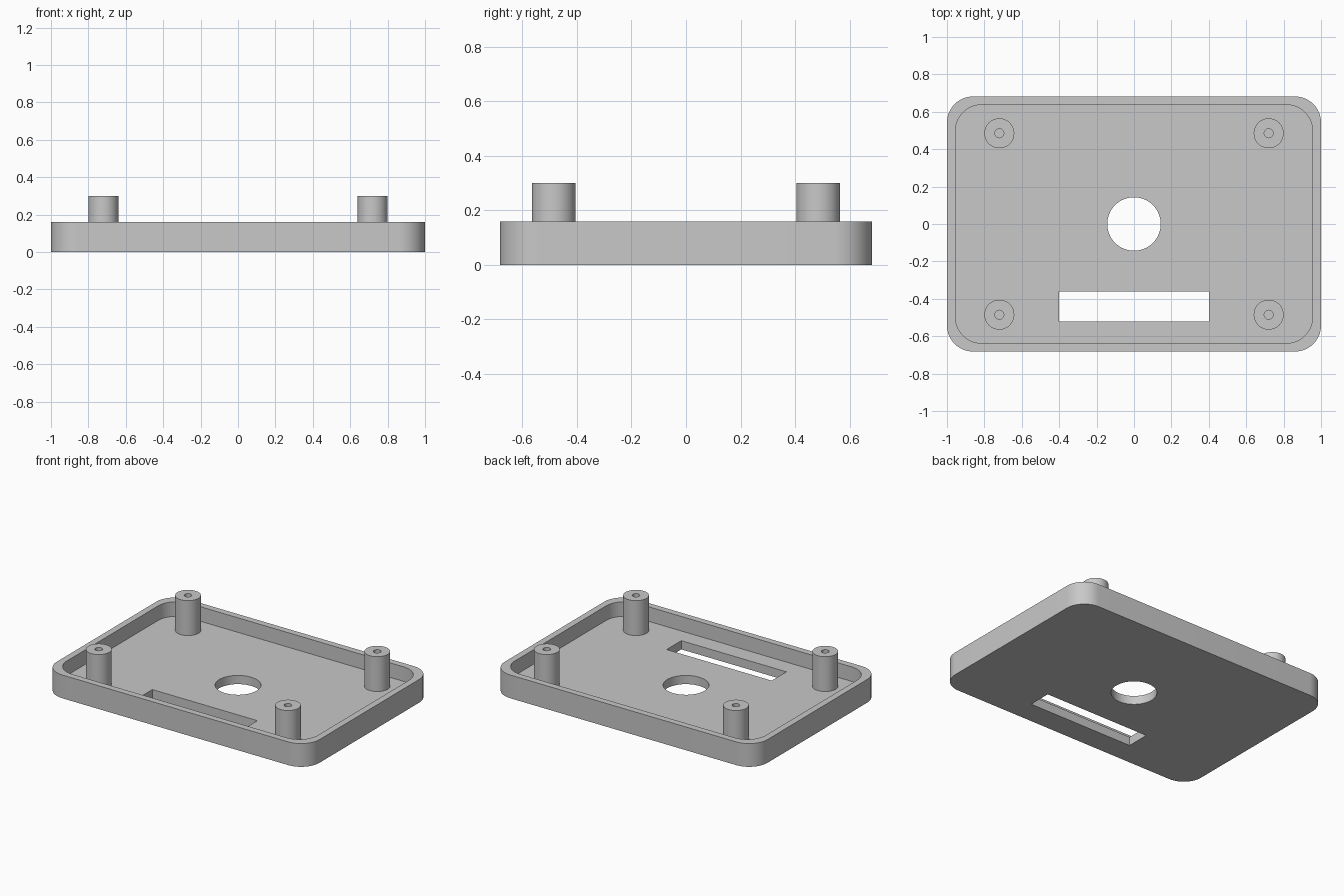
import bpy
import bmesh
from math import cos, sin, pi, radians

cube = bpy.data.objects.get("Cube")
if cube:
    bpy.data.objects.remove(cube, do_unlink=True)

GREY = (0.58, 0.58, 0.58, 1.0)
grey = bpy.data.materials.new("plain grey")
grey.use_nodes = True
grey.diffuse_color = GREY
grey.node_tree.nodes["Principled BSDF"].inputs["Base Color"].default_value = GREY

HALF_X, HALF_Y = 1.0, 0.682
WALL, CORNER = 0.045, 0.14
FLOOR, RIM, POST_TOP = 0.06, 0.16, 0.30
POST_X, POST_Y, POST_R, SCREW_R = 0.72, 0.485, 0.08, 0.024


def circle(x, y, r, steps=64):
    return [(x + r * cos(2 * pi * i / steps), y + r * sin(2 * pi * i / steps))
            for i in range(steps)]


def rounded_rect(hx, hy, r, steps=16):
    points = []
    for quarter, (sx, sy) in enumerate([(1, 1), (-1, 1), (-1, -1), (1, -1)]):
        for i in range(steps + 1):
            a = (quarter + i / steps) * pi / 2
            points.append((sx * (hx - r) + r * cos(a), sy * (hy - r) + r * sin(a)))
    return points


def prism(name, outline, z0, z1):
    """Solid made by raising a flat outline from z0 to z1."""
    bm = bmesh.new()
    face = bm.faces.new([bm.verts.new((x, y, z0)) for x, y in outline])
    raised = bmesh.ops.extrude_face_region(bm, geom=[face], use_keep_orig=True)
    top = [g for g in raised["geom"] if isinstance(g, bmesh.types.BMVert)]
    bmesh.ops.translate(bm, verts=top, vec=(0, 0, z1 - z0))
    bmesh.ops.recalc_face_normals(bm, faces=bm.faces)
    mesh = bpy.data.meshes.new(name)
    bm.to_mesh(mesh)
    bm.free()
    mesh.materials.append(grey)
    obj = bpy.data.objects.new(name, mesh)
    bpy.context.collection.objects.link(obj)
    return obj


def select(obj):
    bpy.ops.object.select_all(action="DESELECT")
    obj.select_set(True)
    bpy.context.view_layer.objects.active = obj


def cut(obj, cutter):
    mod = obj.modifiers.new("cut", "BOOLEAN")
    mod.operation = "DIFFERENCE"
    mod.solver = "EXACT"
    mod.object = cutter
    select(obj)
    bpy.ops.object.modifier_apply(modifier=mod.name)
    bpy.data.objects.remove(cutter, do_unlink=True)


def smooth(obj):
    select(obj)
    bpy.ops.object.shade_smooth_by_angle(angle=radians(30))


# Shallow tray with a raised rim
tray = prism("tray", rounded_rect(HALF_X, HALF_Y, CORNER), 0, RIM)
cut(tray, prism("recess", rounded_rect(HALF_X - WALL, HALF_Y - WALL, CORNER),
                FLOOR, RIM + 0.1))

# Round opening and long slot through the floor
cut(tray, prism("round_opening", circle(0, 0, 0.143), -0.1, RIM))
slot = [(-0.4, -0.52), (0.4, -0.52), (0.4, -0.36), (-0.4, -0.36)]
cut(tray, prism("slot_opening", slot, -0.1, RIM))
smooth(tray)

# Four corner posts with screw holes
for side, sx in (("right", -1), ("left", 1)):
    for end, sy in (("front", -1), ("back", 1)):
        x, y = sx * POST_X, sy * POST_Y
        post = prism(f"{end}_{side}_post", circle(x, y, POST_R), FLOOR - 0.01, POST_TOP)
        cut(post, prism("screw_hole", circle(x, y, SCREW_R, 32), FLOOR, POST_TOP + 0.1))
        smooth(post)
